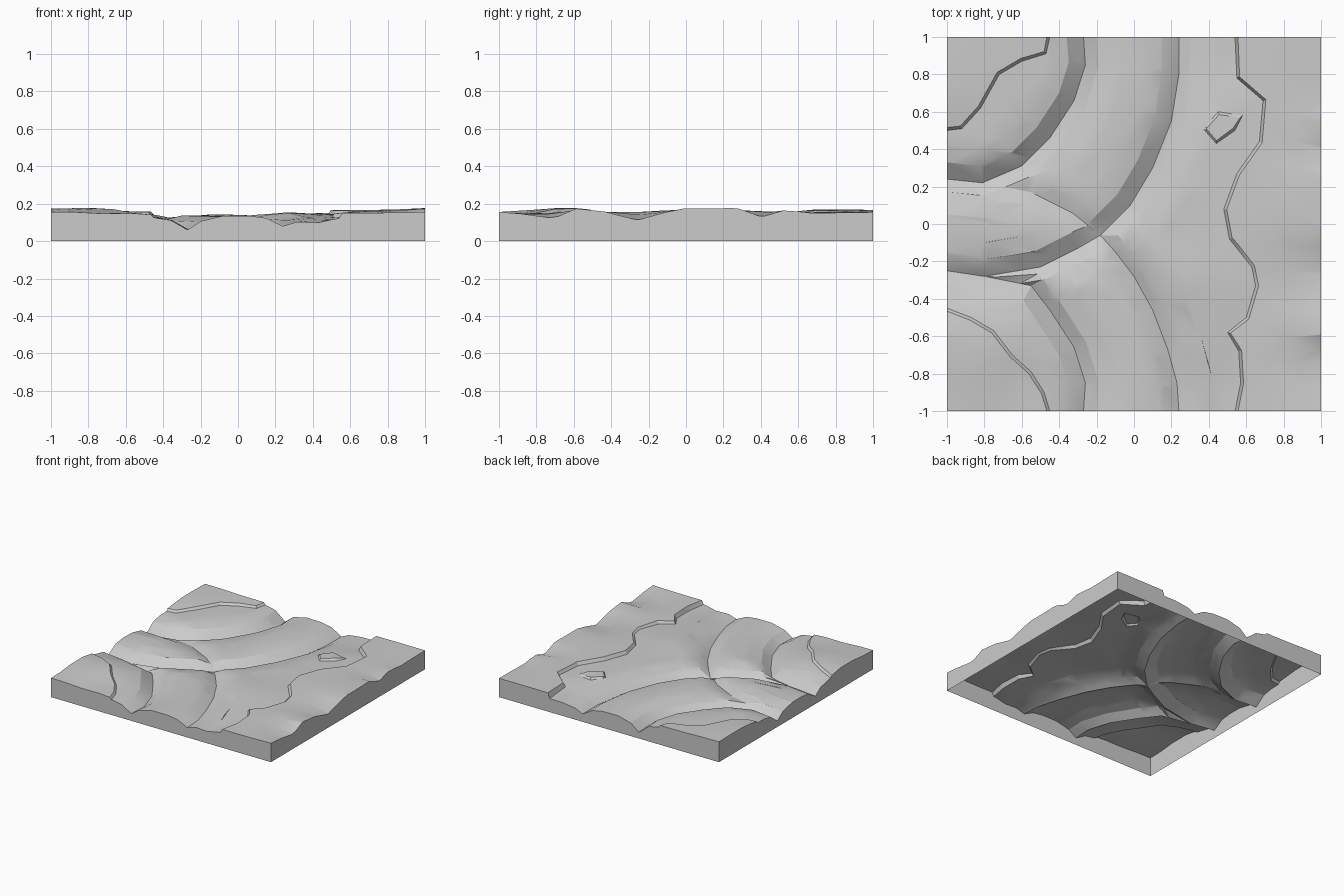
import bpy, bmesh, random
from mathutils import Vector, noise
from mathutils.geometry import delaunay_2d_cdt, intersect_point_line

random.seed(4)
if "Cube" in bpy.data.objects:
    bpy.data.objects.remove(bpy.data.objects["Cube"], do_unlink=True)

LEDGE = 0.016          # width of a steep ledge face


def path(*pairs):
    """Plan points given in hundredths of a unit."""
    return [Vector((x, y)) / 100 for x, y in pairs]


def clamp(v, low=0.0, high=1.0):
    return max(low, min(high, v))


# Gully beds; the steep bank lies on the left of travel
upper_gully = path((-100, 24), (-81, 22), (-60, 31), (-45, 46), (-32, 66), (-26, 85), (-27, 100))
lower_gully = [Vector((p.x, -p.y)) for p in reversed(upper_gully[3:])] + path((-55, -33), (-80, -28))
main_gully = path((-100, -25), (-80, -28), (-50, -23), (-30, -13), (-18, -6), (-2, 10),
                  (10, 30), (20, 55), (24, 80), (24, 100))
south_gully = path((24, -100), (23, -85), (18, -67), (10, -46), (0, -28), (-10, -15), (-18, -6))
link_gully = path((-81, 22), (-55, 17), (-33, 6), (-18, -6))
gullies = [(upper_gully, 0.05), (lower_gully, 0.06), (main_gully, 0.065),
           (south_gully, 0.08), (link_gully, 0.095)]

# Ledges; the high ground lies on the left of travel
upper_ledge = path((-100, 50), (-92, 51), (-82, 62), (-72, 80), (-60, 87), (-47, 91), (-45, 100))
lower_ledge = path((-45, -100), (-48, -90), (-55, -79), (-65, -70), (-75, -57), (-87, -50), (-100, -45))
boulder = path((37, 51), (44, 43), (54, 50), (58, 58), (45, 60))
cliff = path((54, 100), (55, 78), (69, 66), (67, 44), (55, 27), (48, 8), (51, -8), (63, -23),
             (65, -33), (60, -50), (50, -58), (56, -68), (57, -85), (54, -100))
boulder_ring = boulder + boulder[:1]
ledges = [(upper_ledge, 0.018), (lower_ledge, 0.016), (boulder_ring, 0.018)]


def spots(*triples):
    """Ground heights: plan position in hundredths, height in thousandths."""
    return [(Vector((x, y)) / 100, z / 1000) for x, y, z in triples]


west_ground = spots((-100, -100, 140), (-60, -100, 132), (-42, -100, 124), (-3, -100, 135),
                    (10, -100, 135), (33, -100, 115), (42, -100, 95), (52, -100, 120),
                    (-80, -62, 160), (-100, -60, 158), (-100, -40, 138), (-70, -42, 145),
                    (-20, -60, 130), (0, -50, 135), (-30, -30, 135), (28, -25, 155),
                    (35, -60, 128), (45, -25, 145), (20, -5, 140), (42, 10, 138),
                    (-60, -5, 138), (-100, 0, 128), (-30, 30, 128), (-15, 50, 143),
                    (5, 80, 138), (35, 50, 135), (60, 55, 135), (42, 90, 110),
                    (-100, 42, 132), (-75, 45, 143), (-50, 80, 140), (-100, 75, 152), (-100, 100, 148))
east_ground = spots((55, -100, 150), (100, -100, 155), (100, -73, 125), (100, -58, 175),
                    (100, -25, 115), (100, 0, 175), (100, 24, 178), (100, 42, 130),
                    (100, 52, 165), (100, 70, 150), (100, 100, 155), (75, -40, 155),
                    (75, -75, 148), (75, 10, 168), (55, 5, 165), (78, 50, 160),
                    (65, 90, 155), (80, -55, 165))


def side_distance(p, line):
    """Distance to a line, positive on the left of travel."""
    reach, side = 100, 0
    for a, b in zip(line, line[1:]):
        foot, t = intersect_point_line(p, a, b)
        near = a.lerp(b, clamp(t))
        gap = (p - near).length
        d = (b - a).normalized()
        cross = d.x * (p.y - a.y) - d.y * (p.x - a.x)
        tie = abs(gap - reach) < 0.0001
        if (tie and abs(cross) > abs(side)) or (not tie and gap < reach):
            reach, side = gap, cross
    return reach if side > 0 else -reach


def blend(p, ground):
    weights = [1 / ((p - q).length_squared + 0.004) ** 2 for q, z in ground]
    return sum(w * z for w, (q, z) in zip(weights, ground)) / sum(weights)


def bank(d):
    """Share of the bank climbed at a distance from the bed."""
    knee, top, share = (0.09, 0.18, 0.8) if d > 0 else (0.07, 0.19, 0.65)
    d = abs(d)
    if d < knee:
        return share * d / knee
    return clamp(share + (1 - share) * (d - knee) / (top - knee))


def height(p):
    t = clamp(side_distance(p, cliff) / LEDGE)
    ground = (1 - t) * blend(p, west_ground) + t * blend(p, east_ground)
    ground += 0.003 * noise.noise(Vector((p.x * 4, p.y * 4, 0.5)))
    z = ground
    for line, bed in gullies:
        z = min(z, bed + (ground - bed) * bank(side_distance(p, line)))
    for line, rise in ledges:
        z += rise * clamp(side_distance(p, line) / LEDGE)
    return min(z, 0.18)


def offset(line, amount):
    """Parallel copy of a line, its ends sliding along the tile border."""
    closed = line[0] == line[-1]
    out = []
    for i, p in enumerate(line):
        before, after = line[max(i - 1, 0)], line[min(i + 1, len(line) - 1)]
        if closed and i in (0, len(line) - 1):
            before, after = line[-2], line[1]
        d = (after - before).normalized()
        n = Vector((-d.y, d.x))
        if abs(p.x) > 0.999:
            n = Vector((0, 1 if n.y > 0 else -1))
        elif abs(p.y) > 0.999:
            n = Vector((1 if n.x > 0 else -1, 0))
        q = p + n * amount
        out.append(Vector((clamp(q.x, -1, 1), clamp(q.y, -1, 1))))
    return out


# Collect crease lines for the surface
points, edges = [], []


def add_line(line):
    start = len(points)
    points.extend(line)
    edges.extend((start + i, start + i + 1) for i in range(len(line) - 1))


for line, bed in gullies:
    for amount in (0, 0.09, 0.18, -0.07, -0.19):
        add_line(offset(line, amount))
for line in [cliff] + [line for line, rise in ledges]:
    for amount in (0, LEDGE):
        add_line(offset(line, amount))

# Tile border and loosely scattered ground points
add_line(path((-100, -100), (100, -100), (100, 100), (-100, 100), (-100, -100)))
points.extend(q for q, z in west_ground + east_ground)
steps = 14
for i in range(steps + 1):
    for j in range(steps + 1):
        p = Vector((i, j)) * 2 / steps - Vector((1, 1))
        if 0 < i < steps:
            p.x += random.uniform(-0.04, 0.04)
        if 0 < j < steps:
            p.y += random.uniform(-0.04, 0.04)
        points.append(p)

plan, _, faces, *_ = delaunay_2d_cdt(points, edges, [], 0, 0.0005)

# Terrain surface with open-bottomed skirt walls
bm = bmesh.new()
verts = [bm.verts.new((p.x, p.y, height(p))) for p in plan]
for f in faces:
    bm.faces.new([verts[i] for i in f])
bm.normal_update()
rim = [e for e in bm.edges if e.is_boundary]
skirt = bmesh.ops.extrude_edge_only(bm, edges=rim)["geom"]
for v in skirt:
    if isinstance(v, bmesh.types.BMVert):
        v.co.z = 0
bmesh.ops.recalc_face_normals(bm, faces=bm.faces)
top = max(bm.faces, key=lambda f: abs(f.normal.z))
if top.normal.z < 0:
    bmesh.ops.reverse_faces(bm, faces=bm.faces)
mesh = bpy.data.meshes.new("terrain_tile")
bm.to_mesh(mesh)
bm.free()

stone = bpy.data.materials.new("stone_grey")
stone.use_nodes = True
stone.diffuse_color = (0.6, 0.6, 0.6, 1)
stone.node_tree.nodes["Principled BSDF"].inputs["Base Color"].default_value = stone.diffuse_color
mesh.materials.append(stone)

terrain = bpy.data.objects.new("terrain_tile", mesh)
bpy.context.collection.objects.link(terrain)
bpy.context.view_layer.objects.active = terrain
terrain.select_set(True)
bpy.ops.object.shade_smooth_by_angle(angle=0.36)
